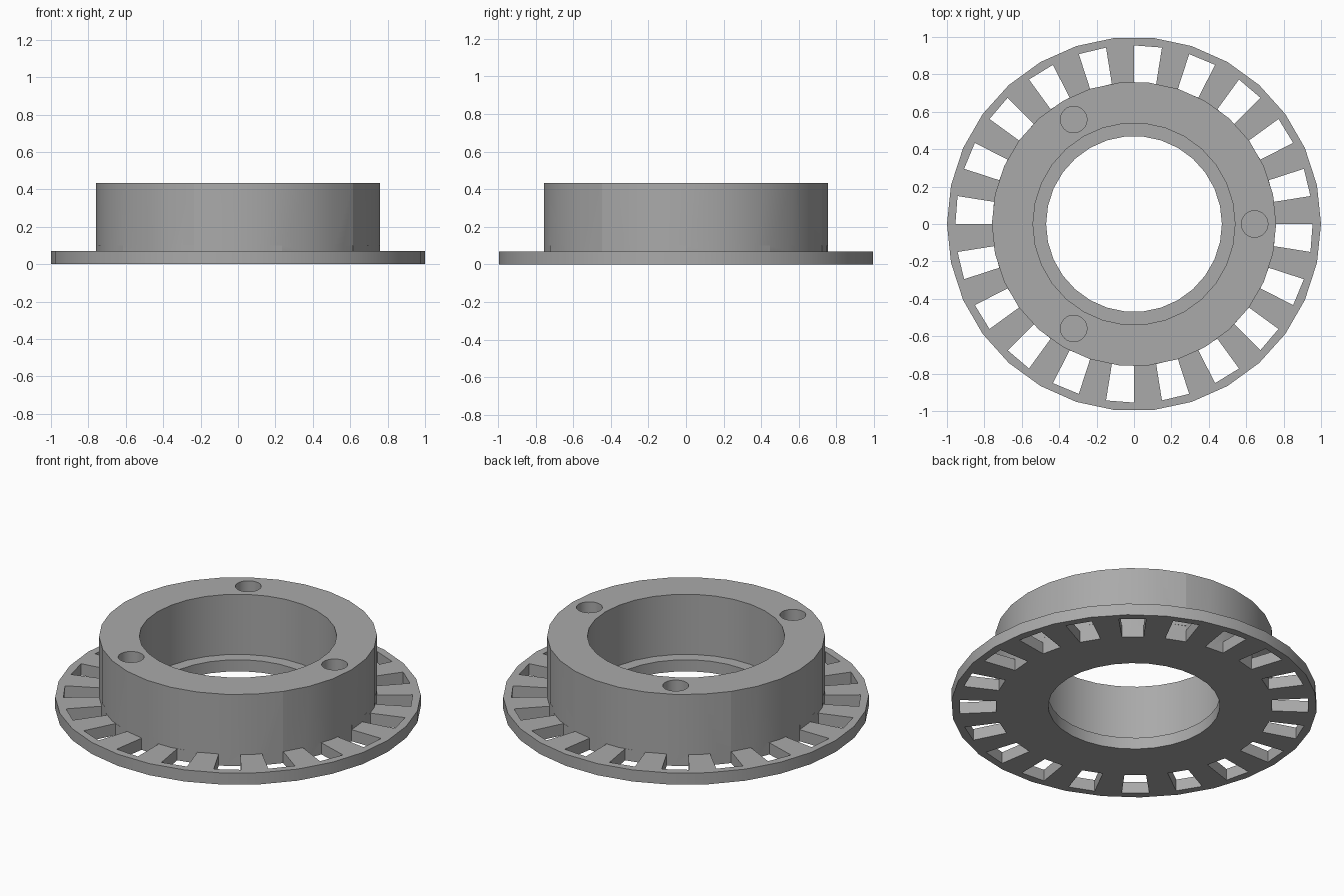
import bpy
import bmesh
from math import cos, sin, pi, radians

if "Cube" in bpy.data.objects:
    bpy.data.objects.remove(bpy.data.objects["Cube"])

SIDES = 30
FLANGE_R, FLANGE_H = 1.0, 0.07
BODY_R, BODY_H = 0.76, 0.433
BORE_R, LIP_R = 0.54, 0.47
SLOTS = 20

grey = bpy.data.materials.new("plain grey")
grey.use_nodes = True
colour = (0.4, 0.4, 0.4, 1)
grey.diffuse_color = colour
grey.node_tree.nodes["Principled BSDF"].inputs["Base Color"].default_value = colour


def polar(r, a, z):
    return (r * cos(a), r * sin(a), z)


def make_object(name, bm):
    bmesh.ops.recalc_face_normals(bm, faces=bm.faces)
    mesh = bpy.data.meshes.new(name)
    bm.to_mesh(mesh)
    bm.free()
    mesh.materials.append(grey)
    obj = bpy.data.objects.new(name, mesh)
    bpy.context.collection.objects.link(obj)
    return obj


def add_prism(bm, points, z0, z1):
    """Upright prism over a list of (x, y) points."""
    low = [bm.verts.new((x, y, z0)) for x, y in points]
    high = [bm.verts.new((x, y, z1)) for x, y in points]
    bm.faces.new(low[::-1])
    bm.faces.new(high)
    n = len(points)
    for i in range(n):
        j = (i + 1) % n
        bm.faces.new((low[i], low[j], high[j], high[i]))


# Hub: flange, raised collar and stepped bore as one revolved profile
profile = [(LIP_R, 0), (FLANGE_R, 0), (FLANGE_R, FLANGE_H), (BODY_R, FLANGE_H),
           (BODY_R, BODY_H), (BORE_R, BODY_H), (BORE_R, FLANGE_H), (LIP_R, FLANGE_H)]
bm = bmesh.new()
rings = [[bm.verts.new(polar(r, 2 * pi * i / SIDES, z)) for r, z in profile]
         for i in range(SIDES)]
for i, ring in enumerate(rings):
    following = rings[(i + 1) % SIDES]
    for j in range(len(profile)):
        k = (j + 1) % len(profile)
        bm.faces.new((ring[j], following[j], following[k], ring[k]))
hub = make_object("slotted_flange_hub", bm)

# Slots: tapered openings round the flange
bm = bmesh.new()
for i in range(SLOTS):
    end = 2 * pi * i / SLOTS
    start = end - pi / SLOTS
    corners = [polar(r, a, 0)[:2] for r, a in
               ((0.758, start), (0.955, start), (0.955, end), (0.758, end))]
    add_prism(bm, corners, -0.1, 0.1)
slot_cutter = make_object("slot_cutter", bm)

# Screw holes: three blind holes in the collar's top
bm = bmesh.new()
for angle in (0, 120, 240):
    cx, cy, _ = polar(0.645, radians(angle), 0)
    circle = [(cx + 0.071 * cos(2 * pi * s / SIDES), cy + 0.071 * sin(2 * pi * s / SIDES))
              for s in range(SIDES)]
    add_prism(bm, circle, FLANGE_H, BODY_H + 0.1)
hole_cutter = make_object("hole_cutter", bm)

# Cut the openings and discard the cutters
bpy.ops.object.select_all(action='DESELECT')
bpy.context.view_layer.objects.active = hub
hub.select_set(True)
for cutter in (slot_cutter, hole_cutter):
    cutter.hide_render = True
    cut = hub.modifiers.new("cut", 'BOOLEAN')
    cut.operation = 'DIFFERENCE'
    cut.solver = 'EXACT'
    cut.object = cutter
    bpy.ops.object.modifier_apply(modifier=cut.name)
    bpy.data.objects.remove(cutter)

bpy.ops.object.shade_smooth_by_angle(angle=radians(30))
